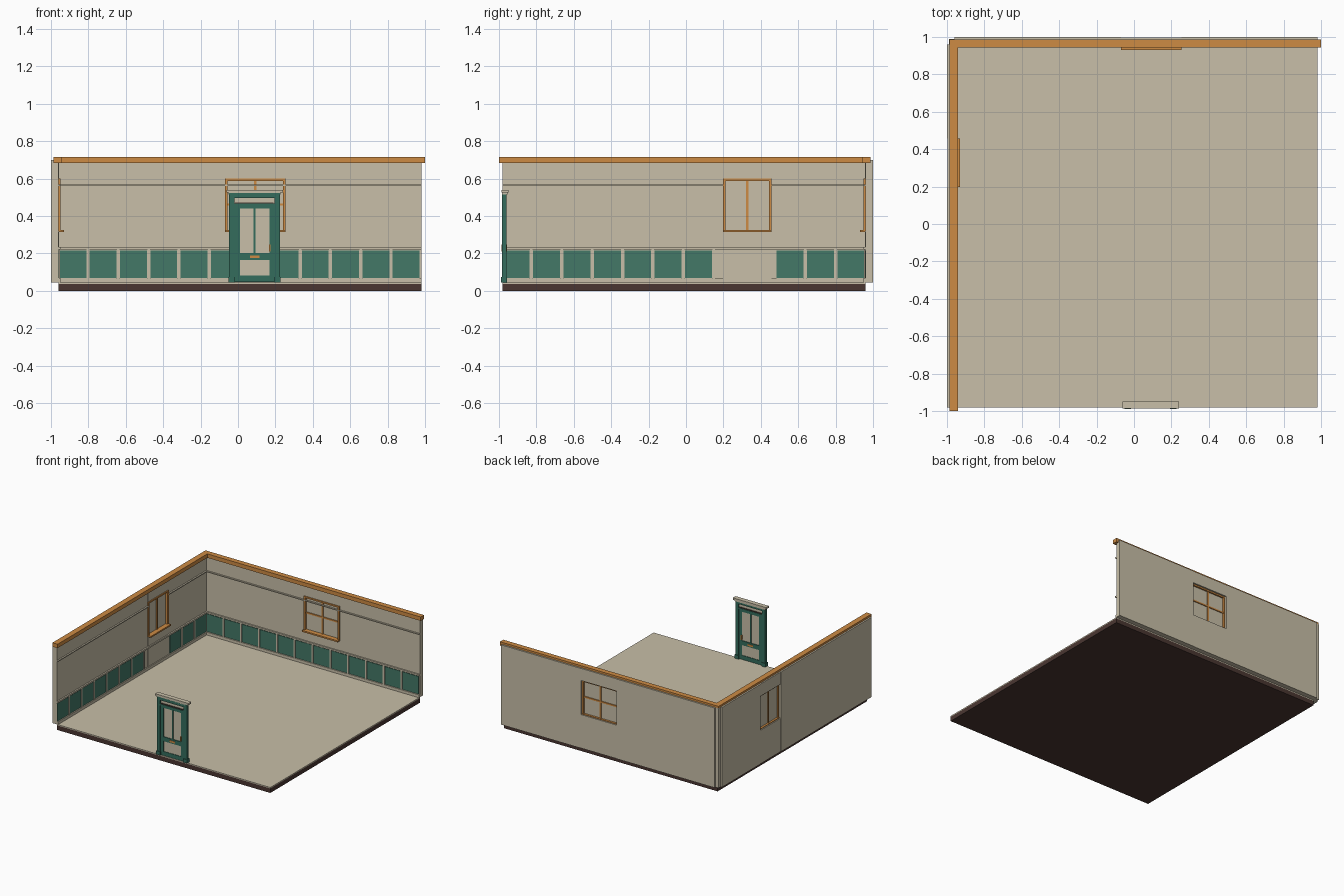
import bpy
from mathutils import Vector

if "Cube" in bpy.data.objects:
    bpy.data.objects.remove(bpy.data.objects["Cube"], do_unlink=True)


def material(name, r, g, b):
    m = bpy.data.materials.new(name)
    m.use_nodes = True
    lin = [((c / 255 + 0.055) / 1.055) ** 2.4 for c in (r, g, b)] + [1]
    m.diffuse_color = lin
    m.node_tree.nodes["Principled BSDF"].inputs["Base Color"].default_value = lin
    return m


BEIGE = material("beige plaster", 200, 191, 168)
GREEN = material("panel green", 68, 120, 103)
DEEP = material("door green", 52, 108, 92)
WOOD = material("orange wood", 205, 139, 68)
BROWN = material("dark brown", 74, 54, 49)


def build(name, mat, boxes):
    """One object from boxes given as (x0, x1, y0, y1, z0, z1)."""
    verts, faces = [], []
    for x0, x1, y0, y1, z0, z1 in boxes:
        n = len(verts)
        verts += [Vector((x, y, z)) for x in (x0, x1) for y in (y0, y1) for z in (z0, z1)]
        for f in ("0132", "4675", "0451", "2376", "0264", "1573"):
            faces.append([n + int(i) for i in f])
    mesh = bpy.data.meshes.new(name)
    mesh.from_pydata(verts, [], faces)
    mesh.materials.append(mat)
    ob = bpy.data.objects.new(name, mesh)
    bpy.context.collection.objects.link(ob)
    return ob


def along_back(a0, a1, d0, d1, z0, z1):
    """Span a along x, depth d measured from the outer face into the room."""
    return (a0, a1, 1 - d1, 1 - d0, z0, z1)


def along_side(a0, a1, d0, d1, z0, z1):
    return (-1 + d0, -1 + d1, a0, a1, z0, z1)


FLOOR = 0.045
TOP = 0.70

# Floor slab and its covering
build("floor_base", BROWN, [(-0.96, 0.98, -0.98, 0.96, 0, 0.037)])
build("floor_surface", BEIGE, [(-0.96, 0.98, -0.98, 0.96, 0.037, FLOOR)])
build("corner_post", BEIGE, [(-0.988, -0.96, 0.96, 0.988, FLOOR, TOP)])


def wall(side, place, a0, a1, w0, w1, panel_starts, cross_bar, rail_gap):
    # Plain stretches with a window bay between them
    build(side + "_wall", BEIGE, [place(a0, w0, 0, 0.04, FLOOR, TOP),
                                  place(w1, a1, 0, 0.04, FLOOR, TOP)])
    build(side + "_window_bay", BEIGE, [place(w0, w1, 0.002, 0.042, FLOOR, 0.32),
                                        place(w0, w1, 0.002, 0.042, 0.60, TOP)])
    # Skirting, dado rail and picture rail
    picture = [(a0, w0), (w1, a1)] if rail_gap else [(a0, a1)]
    build(side + "_rails", BEIGE,
          [place(a0, a1, 0.04, 0.05, FLOOR, 0.068),
           place(a0, a1, 0.04, 0.052, 0.222, 0.235)]
          + [place(p, q, 0.04, 0.052, 0.562, 0.57) for p, q in picture])
    # Wainscot panels with stiles between
    build(side + "_wainscot_panels", GREEN,
          [place(s, s + 0.144, 0.04, 0.044, 0.07, 0.215) for s in panel_starts])
    build(side + "_wainscot_stiles", BEIGE,
          [place(s + 0.146, s + 0.16, 0.04, 0.048, 0.068, 0.222)
           for s in panel_starts if s + 0.16 < a1])
    # Window frame, glazing bars, sill and pane
    mid, bar = (w0 + w1) / 2, 0.006
    frame = [place(w0, w0 + 0.014, 0.015, 0.05, 0.32, 0.60),
             place(w1 - 0.014, w1, 0.015, 0.05, 0.32, 0.60),
             place(w0, w1, 0.015, 0.05, 0.588, 0.60),
             place(w0, w1, 0.01, 0.07, 0.314, 0.326),
             place(mid - bar, mid + bar, 0.02, 0.038, 0.326, 0.588)]
    if cross_bar:
        frame.append(place(w0, w1, 0.02, 0.038, 0.456, 0.468))
    build(side + "_window_frame", WOOD, frame)
    build(side + "_window_pane", BEIGE, [place(w0, w1, 0.027, 0.031, 0.326, 0.588)])


wall("back", along_back, -0.96, 0.98, -0.07, 0.255,
     [-0.955 + 0.162 * i for i in range(12)], True, False)
wall("right", along_side, -0.98, 0.96, 0.197, 0.458,
     [-0.98 + 0.1625 * i for i in range(7)] + [0.484 + 0.1625 * i for i in range(3)],
     False, True)

# Timber capping on both walls
build("back_capping", WOOD, [(-0.987, 1.0, 0.944, 0.987, 0.684, 0.716)])
build("right_capping", WOOD, [(-0.987, -0.94, -1.0, 0.944, 0.684, 0.716)])

# Free-standing door: frame, transom, leaf
F, B = -0.985, -0.96
build("door_frame", DEEP, [
    (-0.048, -0.02, F, B, FLOOR, 0.522),
    (0.196, 0.224, F, B, FLOOR, 0.522),
    (-0.02, 0.196, F, B, 0.497, 0.522),
    (-0.02, 0.196, F, B, 0.455, 0.467),
    (-0.052, -0.016, F - 0.004, B + 0.004, FLOOR, 0.075),
    (0.192, 0.228, F - 0.004, B + 0.004, FLOOR, 0.075)])
build("door_cornice", BEIGE, [(-0.062, 0.24, -0.987, -0.95, 0.525, 0.54),
                              (-0.05, 0.226, F, -0.954, 0.515, 0.526)])
build("transom_pane", BEIGE, [(-0.02, 0.196, -0.974, -0.97, 0.467, 0.497)])
build("transom_bar", BROWN, [(-0.015, 0.19, -0.98, -0.964, 0.467, 0.473)])

LF, LB = -0.98, -0.964
build("door_leaf", DEEP, [
    (-0.018, 0.01, LF, LB, 0.048, 0.455),
    (0.168, 0.194, LF, LB, 0.048, 0.455),
    (0.01, 0.168, LF, LB, 0.44, 0.455),
    (0.01, 0.168, LF, LB, 0.166, 0.202),
    (0.01, 0.168, LF, LB, 0.048, 0.082),
    (0.084, 0.094, LF, LB, 0.202, 0.44)])
build("door_panes", BEIGE, [(0.01, 0.168, -0.974, -0.97, 0.202, 0.44),
                            (0.01, 0.168, -0.976, -0.968, 0.082, 0.166)])
build("door_fittings", WOOD, [(0.064, 0.115, LF - 0.003, LB + 0.003, 0.175, 0.19),
                              (0.166, 0.174, LF - 0.007, LB + 0.007, 0.21, 0.248)])
